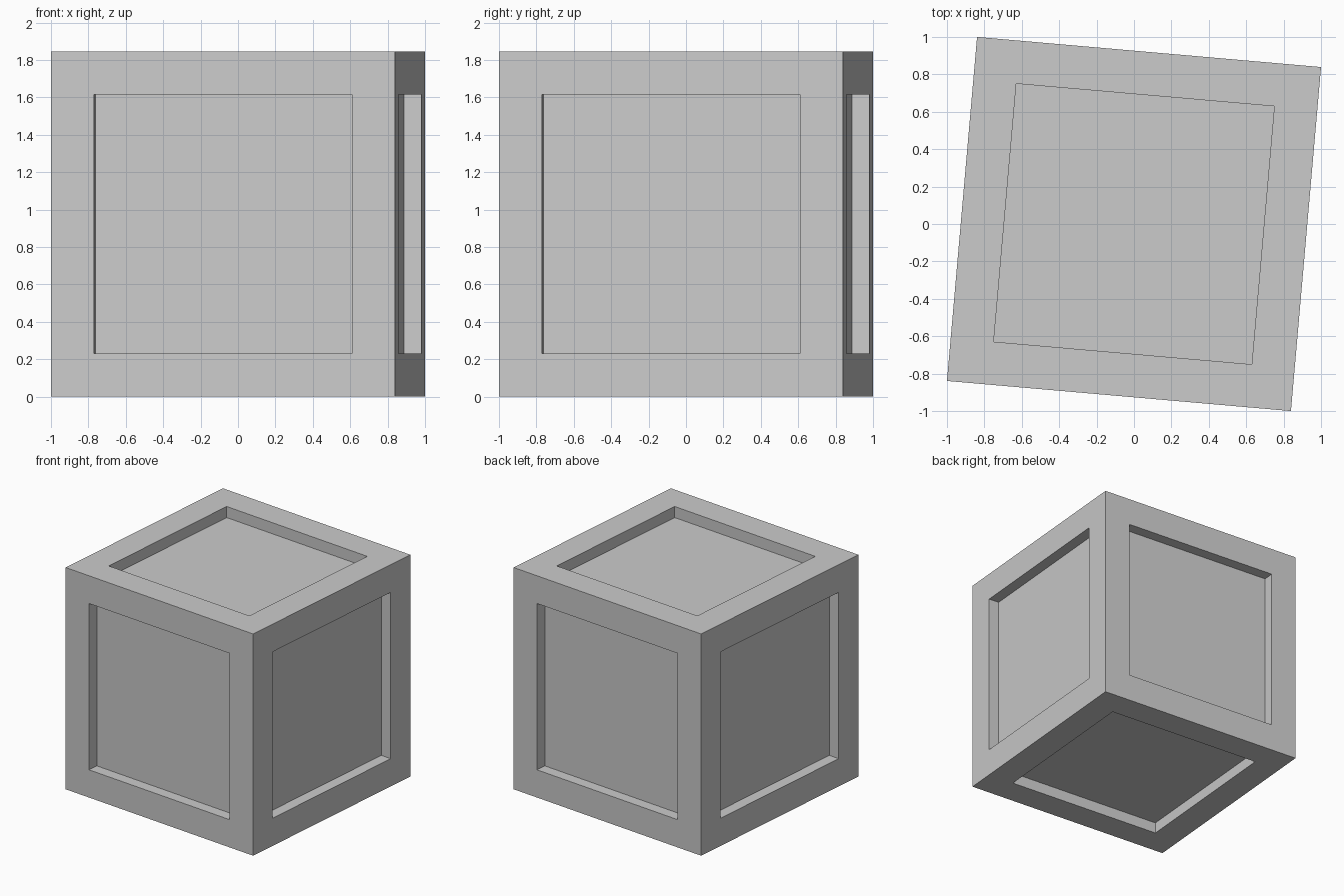
import bpy, bmesh
from math import radians, sin, cos
from mathutils import Matrix

if "Cube" in bpy.data.objects:
    bpy.data.objects.remove(bpy.data.objects["Cube"])

TURN = radians(5)
SIDE = 2 / (cos(TURN) + sin(TURN))   # turned cube spans exactly 2 units
BORDER = SIDE * 0.125
DEPTH = SIDE * 0.05

# Crate: cube with a framed, straight-walled recess on all six sides
bm = bmesh.new()
bmesh.ops.create_cube(bm, size=SIDE)
panels = bm.faces[:]
bmesh.ops.inset_individual(bm, faces=panels, thickness=BORDER, use_even_offset=True)
bmesh.ops.inset_individual(bm, faces=panels, thickness=0, depth=-DEPTH)

# Turn slightly clockwise and stand on the floor
bm.transform(Matrix.Translation((0, 0, SIDE / 2)) @ Matrix.Rotation(-TURN, 4, 'Z'))
bmesh.ops.recalc_face_normals(bm, faces=bm.faces[:])

mesh = bpy.data.meshes.new("crate")
bm.to_mesh(mesh)
bm.free()
bpy.context.collection.objects.link(bpy.data.objects.new("crate", mesh))
